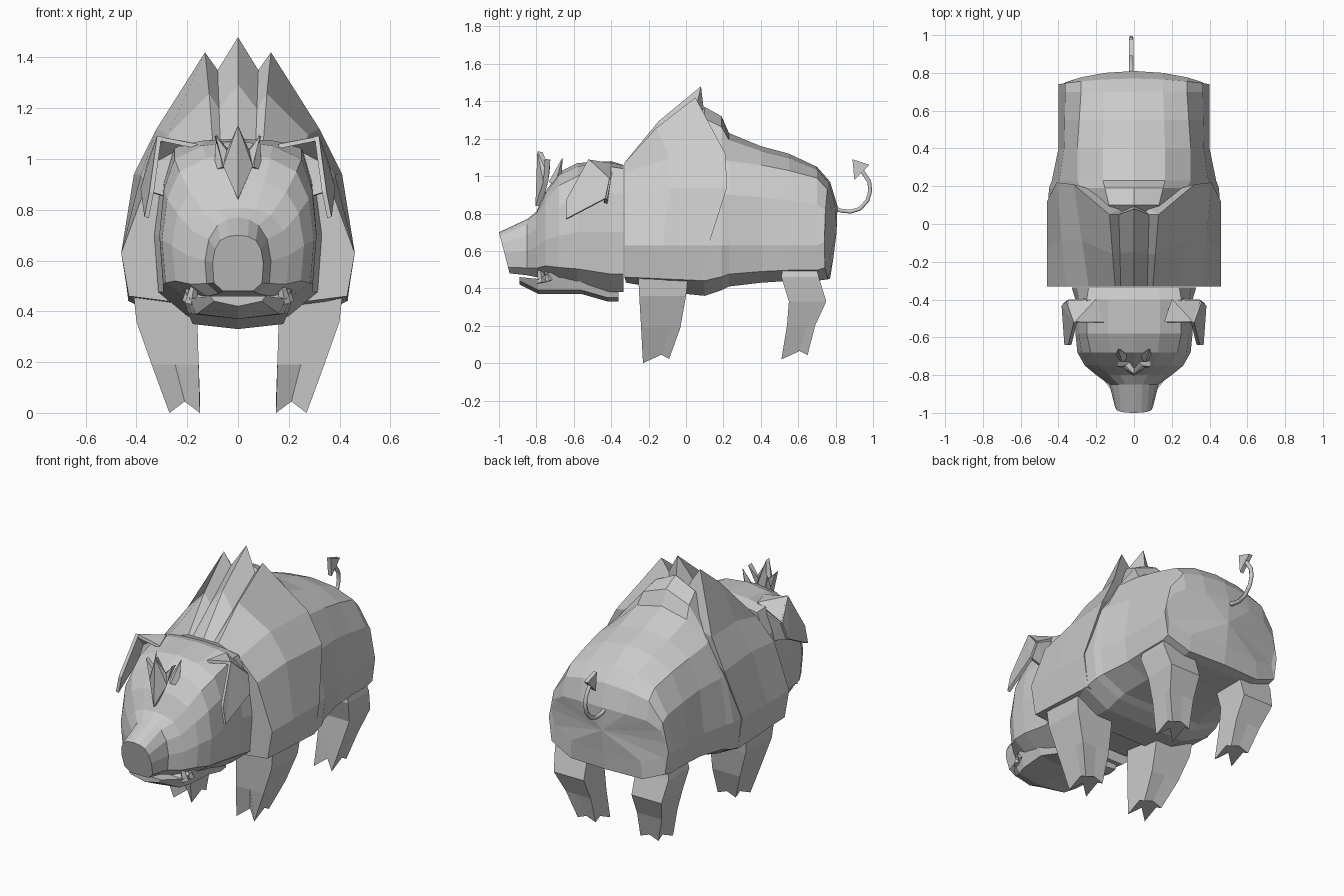
import bpy
import bmesh
from mathutils import Vector

default = bpy.data.objects.get("Cube")
if default:
    bpy.data.objects.remove(default, do_unlink=True)

GREY = (0.6, 0.6, 0.6, 1)
hide = bpy.data.materials.new("plain grey")
hide.use_nodes = True
hide.diffuse_color = GREY
hide.node_tree.nodes["Principled BSDF"].inputs["Base Color"].default_value = GREY


def make(name, bm):
    bmesh.ops.recalc_face_normals(bm, faces=bm.faces[:])
    mesh = bpy.data.meshes.new(name)
    bm.to_mesh(mesh)
    bm.free()
    mesh.materials.append(hide)
    obj = bpy.data.objects.new(name, mesh)
    bpy.context.collection.objects.link(obj)
    return obj


def loft(name, rings, end=None):
    """Skin closed rings; the last is capped flat or drawn to a point."""
    bm = bmesh.new()
    rows = [[bm.verts.new(p) for p in ring] for ring in rings]
    n = len(rows[0])
    for a, b in zip(rows, rows[1:]):
        for i in range(n):
            j = (i + 1) % n
            bm.faces.new((a[i], a[j], b[j], b[i]))
    bm.faces.new(rows[0])
    if end:
        tip = bm.verts.new(end)
        for i in range(n):
            bm.faces.new((rows[-1][i], rows[-1][(i + 1) % n], tip))
    else:
        bm.faces.new(rows[-1])
    return make(name, bm)


def plate(name, points, thickness):
    bm = bmesh.new()
    bm.faces.new([bm.verts.new(p) for p in points])
    bmesh.ops.triangulate(bm, faces=bm.faces[:])
    obj = make(name, bm)
    mod = obj.modifiers.new("thickness", "SOLIDIFY")
    mod.thickness = thickness
    mod.offset = 0
    return obj


def spike(name, base, tip, radius):
    base, tip = Vector(base), Vector(tip)
    axis = tip - base
    u = axis.cross(Vector((0, 1, 0))).normalized() * radius
    v = axis.cross(u).normalized() * radius
    loft(name, [[base + u, base + v, base - u, base - v]], tip)


def whole(half):
    """Complete a half outline across x = 0."""
    return half + [(-x, y, z) for x, y, z in reversed(half) if x > 0]


def section(y, top, sx, sz, w, mid, bot, bend=0, tilt=0):
    outline = [(0, top), (sx * 0.55, top * 0.75 + sz * 0.25), (sx, sz),
               (sx * 0.3 + w * 0.7, sz * 0.6 + mid * 0.4), (w, mid),
               (w * 0.95, bot + (mid - bot) * 0.3), (w * 0.6, bot), (0, bot)]
    return whole([(x, y - bend * (x / w) ** 2 + tilt * (top - z), z)
                  for x, z in outline])


# Barrel of the body: y, top, shoulder x and z, half width, mid, bottom, bend, tilt
loft("body", [section(*row) for row in [
    (-0.1, 1.15, 0.25, 1.0, 0.43, 0.63, 0.38),
    (0.1, 1.37, 0.24, 1.12, 0.455, 0.63, 0.36),
    (0.19, 1.32, 0.28, 1.09, 0.45, 0.63, 0.39),
    (0.23, 1.23, 0.3, 1.08, 0.435, 0.63, 0.41),
    (0.4, 1.16, 0.3, 1.06, 0.4, 0.63, 0.43),
    (0.55, 1.12, 0.29, 1.03, 0.4, 0.63, 0.44),
    (0.7, 1.05, 0.28, 0.99, 0.4, 0.63, 0.44),
    (0.77, 0.97, 0.28, 0.93, 0.4, 0.65, 0.45, 0.03),
    (0.81, 0.84, 0.28, 0.82, 0.385, 0.7, 0.56, 0.06, -0.08)]], (0, 0.805, 0.7))

# Shoulder mantle with a jagged rear rim of three crest points
front = [Vector(p) for p in [
    (0, -0.33, 1.07), (0.07, -0.33, 1.07), (0.1, -0.33, 1.07), (0.24, -0.33, 1.02),
    (0.36, -0.33, 0.9), (0.46, -0.33, 0.63), (0.43, -0.33, 0.46), (0.2, -0.32, 0.43),
    (0, -0.32, 0.43)]]
rear = [Vector(p) for p in [
    (0, 0.08, 1.48), (0.08, 0.05, 1.35), (0.13, 0.05, 1.42), (0.32, 0.21, 1.12),
    (0.41, 0.22, 0.94), (0.46, 0.12, 0.63), (0.43, 0.12, 0.44), (0.2, 0.1, 0.37),
    (0, 0.1, 0.36)]]
lift = [0.04, 0, 0.03, 0.03, 0.02, 0, 0, 0, 0]
middle = [a.lerp(b, 0.45) + Vector((0, 0, k)) for a, b, k in zip(front, rear, lift)]
loft("shoulder_mantle", [whole([tuple(p) for p in row])
                         for row in (front, middle, rear)], (0, 0.12, 1.15))

# Head and snout
loft("head", [section(*row) for row in [
    (-0.335, 1.06, 0.24, 1.04, 0.33, 0.7, 0.38),
    (-0.4, 1.08, 0.25, 1.05, 0.31, 0.7, 0.38),
    (-0.58, 1.07, 0.25, 1.0, 0.31, 0.7, 0.42),
    (-0.68, 1.02, 0.23, 0.95, 0.3, 0.68, 0.44),
    (-0.75, 0.92, 0.19, 0.87, 0.26, 0.66, 0.46),
    (-0.8, 0.81, 0.13, 0.78, 0.2, 0.62, 0.46),
    (-0.85, 0.77, 0.08, 0.74, 0.13, 0.6, 0.47),
    (-1.0, 0.7, 0.07, 0.68, 0.1, 0.59, 0.48, 0, 0.26)]])

# Lower jaw: y, half width, top, bottom
loft("lower_jaw", [whole([(0, y, top), (w, y, top), (w * 0.85, y, bot + 0.02), (0, y, bot)])
                   for y, w, top, bot in [
    (-0.36, 0.2, 0.5, 0.33), (-0.42, 0.21, 0.5, 0.33), (-0.56, 0.23, 0.5, 0.37),
    (-0.72, 0.215, 0.49, 0.37), (-0.79, 0.19, 0.45, 0.37), (-0.89, 0.11, 0.46, 0.42)]])

# Forehead tuft
plate("forehead_tuft", whole([
    (0, -0.78, 1.13), (0.035, -0.74, 1.03), (0.09, -0.74, 1.09),
    (0.05, -0.75, 0.97), (0, -0.79, 0.84)]), 0.03)

# Legs: z, inner x, outer x, front y, rear y; the last ring forms the toes
LEGS = {
    "front_leg": [(0.55, 0.18, 0.42, -0.26, 0.02), (0.36, 0.16, 0.4, -0.25, 0),
                  (0.19, 0.155, 0.34, -0.24, -0.03), (0, 0.15, 0.27, -0.23, -0.09)],
    "back_leg": [(0.55, 0.18, 0.36, 0.52, 0.69), (0.46, 0.16, 0.38, 0.51, 0.71),
                 (0.33, 0.16, 0.36, 0.55, 0.75), (0.2, 0.155, 0.32, 0.54, 0.69),
                 (0.02, 0.15, 0.27, 0.51, 0.65)]}


def leg_ring(z, x0, x1, y0, y1, notch):
    xm, ym = (x0 + x1) / 2, y0 * 0.3 + y1 * 0.7
    return [(x0, y0, z), (xm, y0 + notch, z + notch), (x1, y0, z),
            (x1, ym, z + notch), (x1, y1, z + notch / 2), (xm, y1, z + notch),
            (x0, y1, z + notch / 2), (x0, ym, z + notch)]


# Each ear is an outer flap joined to the head by a top web and a back wall
EAR = {
    "flap": [(0.31, -0.52, 1.09), (0.34, -0.64, 0.87), (0.36, -0.64, 0.77),
             (0.375, -0.43, 0.88), (0.35, -0.41, 0.98)],
    "web": [(0.16, -0.52, 1.05), (0.31, -0.52, 1.08), (0.35, -0.41, 0.98), (0.2, -0.4, 1.06)],
    "back": [(0.2, -0.4, 1.05), (0.35, -0.41, 0.98), (0.375, -0.43, 0.88), (0.28, -0.43, 0.85)]}

# Paired parts
for side, s in (("left", 1), ("right", -1)):
    for name, rows in LEGS.items():
        rings = [leg_ring(*row, 0.045 if row is rows[-1] else 0) for row in rows]
        loft(f"{side}_{name}", [[(s * x, y, z) for x, y, z in r] for r in rings])
    for name, points in EAR.items():
        plate(f"{side}_ear_{name}", [(s * x, y, z) for x, y, z in points], 0.018)
    spike(f"{side}_tusk", (s * 0.185, -0.77, 0.43), (s * 0.16, -0.79, 0.58), 0.025)
    spike(f"{side}_tooth", (s * 0.2, -0.73, 0.44), (s * 0.19, -0.76, 0.53), 0.02)
    spike(f"{side}_tuft_spike", (s * 0.06, -0.7, 0.96), (s * 0.085, -0.66, 1.1), 0.035)

# Curled tail with an arrow tip
curve = bpy.data.curves.new("tail", "CURVE")
curve.dimensions = "3D"
curve.bevel_depth = 0.012
curve.bevel_resolution = 1
curve.use_fill_caps = True
path = [(0.79, 0.83), (0.83, 0.815), (0.88, 0.81), (0.93, 0.825), (0.97, 0.87),
        (0.985, 0.92), (0.98, 0.97), (0.94, 1.03)]
line = curve.splines.new("POLY")
line.points.add(len(path) - 1)
for point, (y, z) in zip(line.points, path):
    point.co = (-0.015, y, z, 1)
curve.materials.append(hide)
bpy.context.collection.objects.link(bpy.data.objects.new("tail", curve))
plate("tail_tip", [(-0.015, 0.89, 1.09), (-0.015, 0.98, 1.06), (-0.015, 0.9, 0.98)], 0.024)
